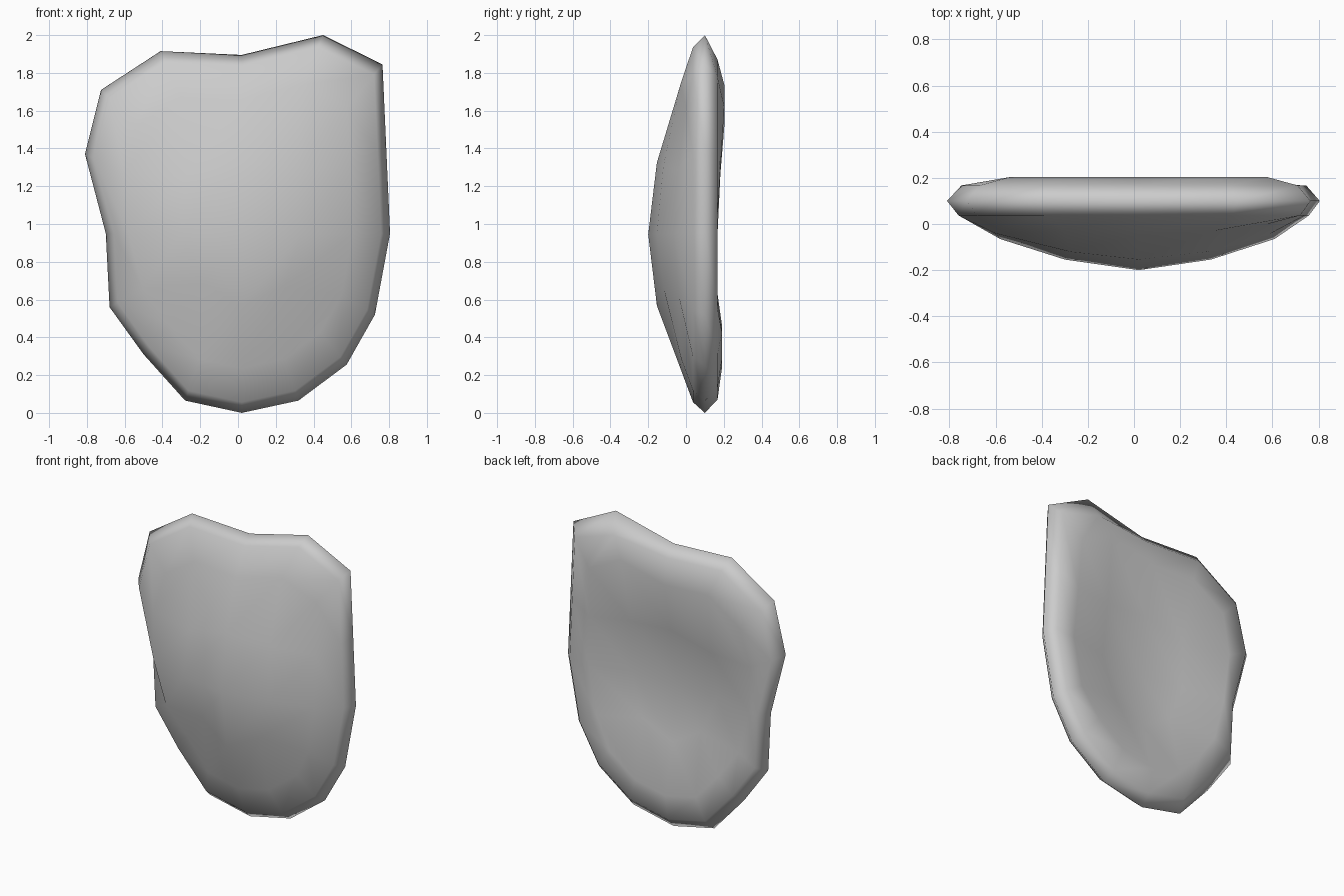
import bpy, bmesh

if "Cube" in bpy.data.objects:
    bpy.data.objects.remove(bpy.data.objects["Cube"])

# Irregular outline (x, z), clockwise from the top left corner
OUTLINE = [(-.725, 1.71), (-.41, 1.915), (.02, 1.895), (.45, 2.0),
           (.765, 1.845), (.785, 1.4), (.805, .95), (.725, .52),
           (.575, .255), (.32, .065), (.02, 0), (-.28, .065),
           (-.5, .31), (-.68, .56), (-.70, .95), (-.81, 1.37)]
# Matching border cells of a 5 x 5 grid
CELLS = ([(i, 2) for i in range(-2, 2)] + [(2, j) for j in range(2, -2, -1)]
         + [(i, -2) for i in range(2, -2, -1)] + [(-2, j) for j in range(-2, 2)])
BORDER = dict(zip(CELLS, OUTLINE))
BORDER[-2, 0] = (-.78, .95)   # the left notch only affects the rim
CX, CZ = .02, .945

bm = bmesh.new()


def vert(p, scale, y, top=2.0):
    return bm.verts.new((CX + (p[0] - CX) * scale, y,
                         min(top, CZ + (p[1] - CZ) * scale)))


def front_y(i, j):
    r, off = max(abs(i), abs(j)), min(abs(i), abs(j))
    if r == 0:
        return -.2
    if r == 1:
        return -.154 + .034 * off
    if j == 2:
        return (-.05, -.03, 0)[abs(i)]
    if j == -2:
        return (-.03, -.025, -.005)[abs(i)]
    return (-.065, -.04)[abs(j)]


def back_y(i, j):
    r = max(abs(i), abs(j))
    if r == 0:
        return .075
    if r == 1:
        return .1 + (.03 if j == 1 else .012 if j == -1 else 0)
    return {2: .203, 1: .182, 0: .16, -1: .163, -2: .19}[j]


def face_grid(depth):
    """Domed or hollowed 4 x 4 panel; returns its border vertices."""
    g = {}
    for i in range(-2, 3):
        for j in range(-2, 3):
            r = max(abs(i), abs(j))
            p = BORDER[(i * 2 // r, j * 2 // r)] if r else (CX, CZ)
            g[i, j] = vert(p, (0, .4, .75)[r], depth(i, j))
    for i in range(-2, 2):
        for j in range(-2, 2):
            bm.faces.new((g[i, j], g[i + 1, j], g[i + 1, j + 1], g[i, j + 1]))
    return [g[c] for c in CELLS]


# Front dome, three rim loops, hollow back
loops = [face_grid(front_y)]
for scale, y, top in ((.94, .037, 2), (1, .1, 2), (.925, .167, 1.87)):
    loops.append([vert(p, scale, y, top) for p in OUTLINE])
loops.append(face_grid(back_y))
for a, b in zip(loops, loops[1:]):
    for k in range(16):
        n = (k + 1) % 16
        bm.faces.new((a[k], a[n], b[n], b[k]))
bmesh.ops.recalc_face_normals(bm, faces=bm.faces[:])
for f in bm.faces:
    f.smooth = True

mesh = bpy.data.meshes.new("shield_plate")
bm.to_mesh(mesh)
bm.free()
bpy.context.collection.objects.link(bpy.data.objects.new("shield_plate", mesh))
